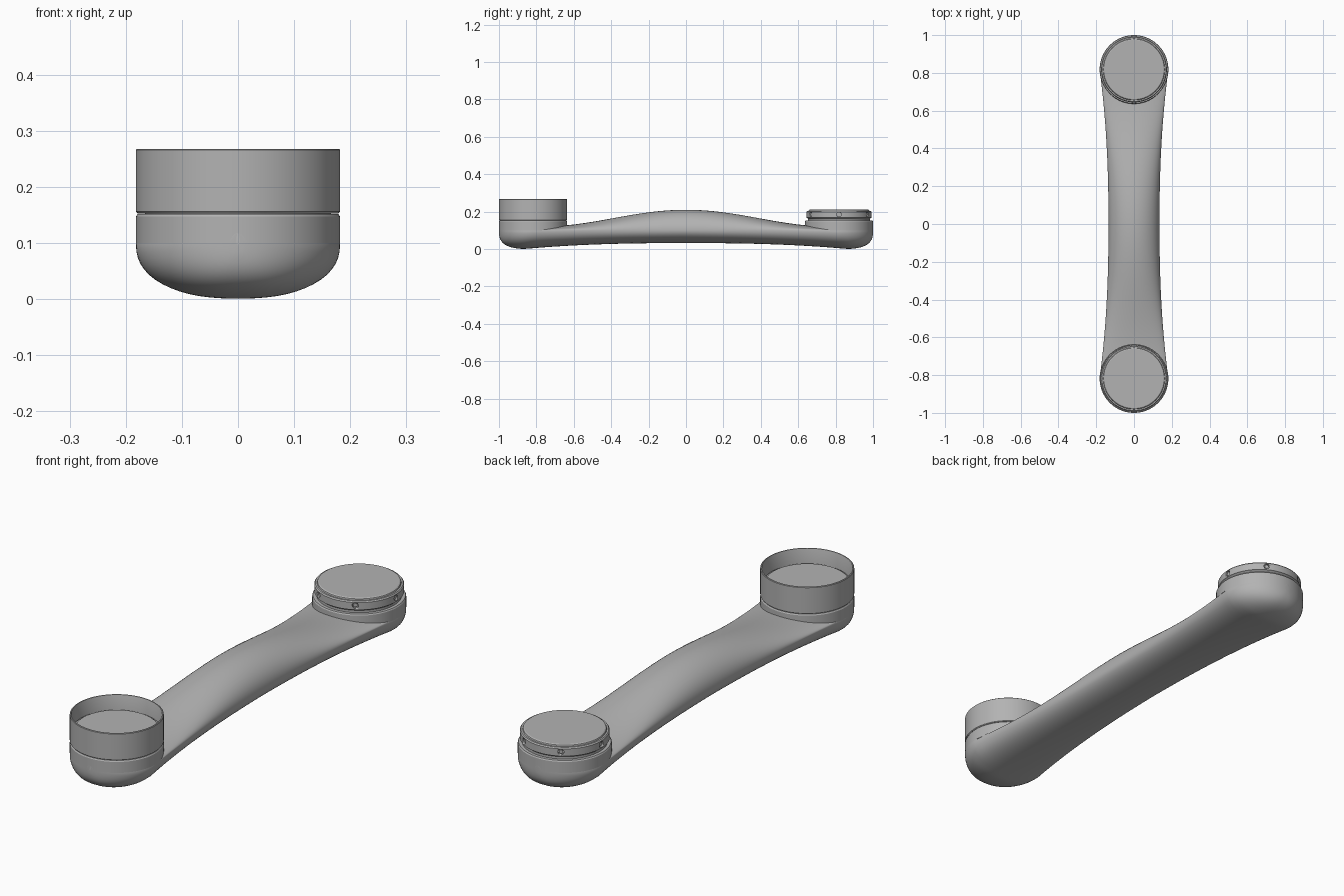
import bpy, bmesh
from math import sin, cos, pi, radians
from mathutils import Matrix

cube = bpy.data.objects.get("Cube")
if cube:
    bpy.data.objects.remove(cube, do_unlink=True)

CUP_Y, CUP_R, SIDE_Z = 0.818, 0.182, 0.1

grey = bpy.data.materials.new("plain grey")
grey.use_nodes = True
colour = (0.45, 0.45, 0.45, 1)
grey.diffuse_color = colour
grey.node_tree.nodes["Principled BSDF"].inputs["Base Color"].default_value = colour


def finish(bm, name, angle=30):
    bmesh.ops.recalc_face_normals(bm, faces=bm.faces)
    mesh = bpy.data.meshes.new(name)
    bm.to_mesh(mesh)
    bm.free()
    mesh.materials.append(grey)
    ob = bpy.data.objects.new(name, mesh)
    bpy.context.collection.objects.link(ob)
    bpy.ops.object.select_all(action='DESELECT')
    ob.select_set(True)
    bpy.context.view_layer.objects.active = ob
    bpy.ops.object.shade_smooth_by_angle(angle=radians(angle))
    return ob


def bridge(bm, a, b):
    for i in range(len(a)):
        j = (i + 1) % len(a)
        bm.faces.new((a[i], a[j], b[j], b[i]))


def lathe(name, profile, y, closed=False, steps=72):
    """Revolve (radius, height) points around a vertical axis at y."""
    bm = bmesh.new()
    rings = []
    for r, z in profile:
        rings.append([bm.verts.new((r * cos(2 * pi * i / steps),
                                    y + r * sin(2 * pi * i / steps), z))
                      for i in range(steps)])
    for a, b in zip(rings, rings[1:]):
        bridge(bm, a, b)
    if closed:
        bridge(bm, rings[-1], rings[0])
    else:
        bm.faces.new(rings[0])
        bm.faces.new(rings[-1])
    return finish(bm, name)


# Handle body: lofted sections, arched in the middle and rounded at the ends
def section(bm, y, count=56):
    d = abs(y)
    past = max(0, (d - CUP_Y) / CUP_R)
    if past:
        width = CUP_R * max(1 - past ** 2, 0) ** 0.5
    else:
        width = 0.135 + (CUP_R - 0.135) * (d / CUP_Y) ** 2.3
    low = 0.032 * max(0, 1 - (d / 0.87) ** 2.5)
    low += (SIDE_Z - low) * (1 - max(0, 1 - past ** 3) ** (1 / 3))
    high = 0.12 + 0.045 * (1 + cos(pi * min(d / 0.78, 1)))
    power_low = 2 + 0.4 * min(1, d / CUP_Y)
    ring = []
    for i in range(count):
        c, s = cos(2 * pi * i / count), sin(2 * pi * i / count)
        p = 2 if s > 0 else power_low
        x = width * abs(c) ** (2 / p) * (1 if c > 0 else -1)
        reach = high - SIDE_Z if s > 0 else low - SIDE_Z
        ring.append(bm.verts.new((x, y, SIDE_Z + reach * abs(s) ** (2 / p))))
    return ring


bm = bmesh.new()
half = [CUP_Y * i / 28 for i in range(29)]
half += [CUP_Y + CUP_R * sin(radians(a)) for a in range(5, 86, 5)]
half += [CUP_Y + CUP_R * sin(radians(a)) for a in (87, 89)]
sections = [section(bm, y) for y in [-y for y in half[:0:-1]] + half]
for a, b in zip(sections, sections[1:]):
    bridge(bm, a, b)
bm.faces.new(sections[0])
bm.faces.new(sections[-1])
finish(bm, "handle_body", 60)

# Cup walls and the stepped inserts that sit in them
CUP = [(0.17, 0.095), (CUP_R, SIDE_Z), (CUP_R, 0.147), (0.179, 0.152), (0.16, 0.152)]
INSERT = [(0.166, 0.12), (0.166, 0.162), (0.17, 0.166), (0.174, 0.168), (0.174, 0.199),
          (0.17, 0.204), (0.163, 0.204), (0.161, 0.209), (0.156, 0.212)]

for side, y in (("front", -CUP_Y), ("back", CUP_Y)):
    lathe(side + "_cup_wall", CUP, y)
    insert = lathe(side + "_insert", INSERT, y)

    # Six screw holes around the insert
    bm = bmesh.new()
    for k in range(6):
        turn = Matrix.Rotation(k * pi / 3, 4, 'Z')
        place = (Matrix.Translation((0, y, 0.185)) @ turn
                 @ Matrix.Translation((0.175, 0, 0)) @ Matrix.Rotation(pi / 2, 4, 'Y'))
        bmesh.ops.create_cone(bm, cap_ends=True, segments=20, radius1=0.012,
                              radius2=0.012, depth=0.024, matrix=place)
    cutter = finish(bm, side + "_hole_cutter")
    cutter.hide_render = True
    cutter.hide_set(True)
    cutter.display_type = 'WIRE'
    cut = insert.modifiers.new("screw_holes", 'BOOLEAN')
    cut.operation = 'DIFFERENCE'
    cut.solver = 'EXACT'
    cut.object = cutter

    # Screw heads recessed in the holes
    bm = bmesh.new()
    for k in range(6):
        place = (Matrix.Translation((0, y, 0.185)) @ Matrix.Rotation(k * pi / 3, 4, 'Z')
                 @ Matrix.Translation((0.165, 0, 0)) @ Matrix.Rotation(pi / 2, 4, 'Y'))
        bmesh.ops.create_cone(bm, cap_ends=True, segments=16, radius1=0.008,
                              radius2=0.008, depth=0.01, matrix=place)
    finish(bm, side + "_screws")

# Tall open sleeve on the front cup
lathe("front_sleeve", [(0.175, 0.153), (0.179, 0.153), (CUP_R, 0.156), (CUP_R, 0.266),
                       (0.18, 0.268), (0.176, 0.268), (0.175, 0.266)], -CUP_Y, closed=True)
